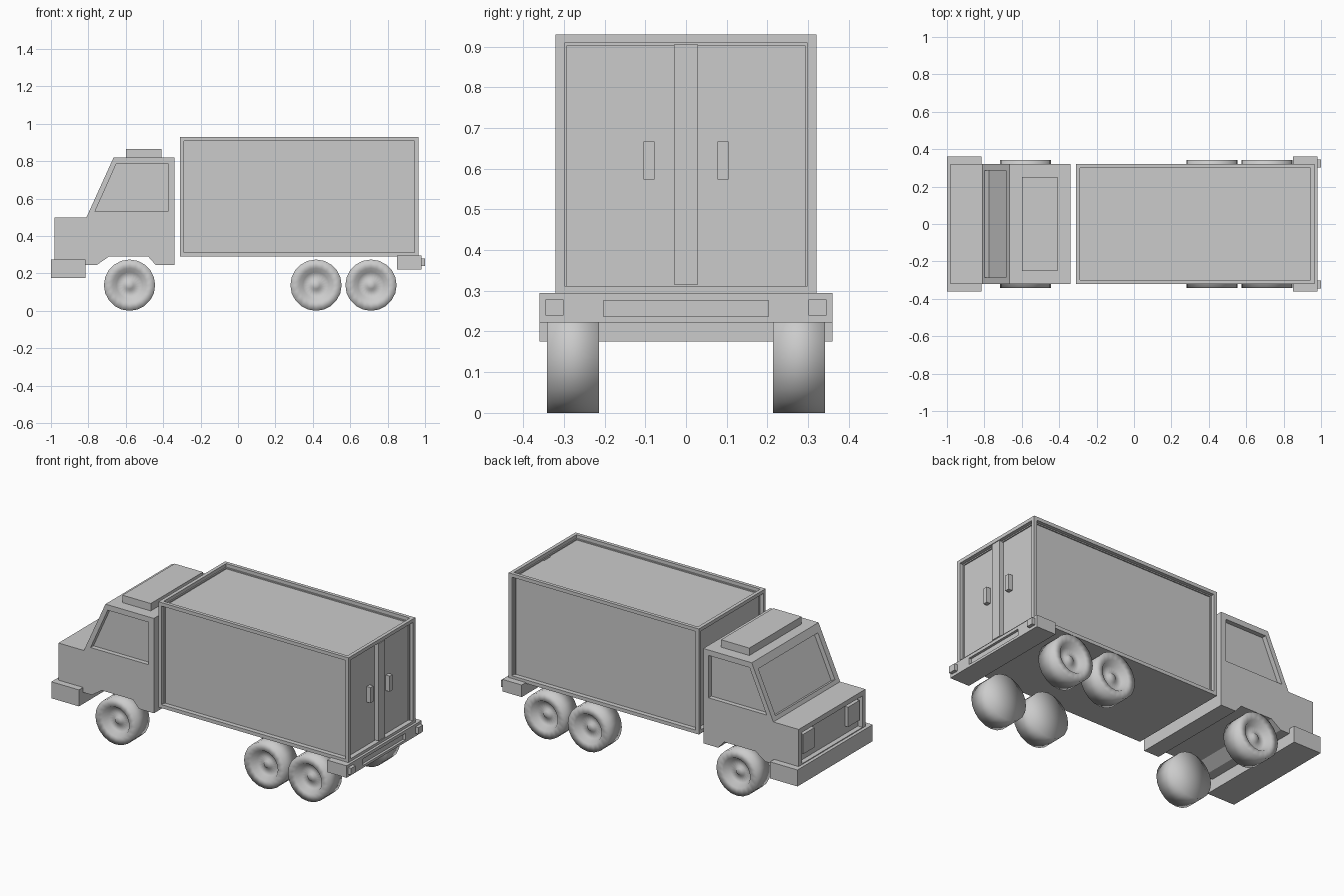
import bpy, bmesh, math
from mathutils import Vector

if "Cube" in bpy.data.objects:
    bpy.data.objects.remove(bpy.data.objects["Cube"])


def finish(name, bm, smooth=False):
    bmesh.ops.recalc_face_normals(bm, faces=bm.faces)
    for f in bm.faces:
        f.smooth = smooth
    me = bpy.data.meshes.new(name)
    bm.to_mesh(me)
    bm.free()
    ob = bpy.data.objects.new(name, me)
    bpy.context.collection.objects.link(ob)
    return ob


def prism(name, pts, y0, y1):
    """Extrude an (x, z) outline from y0 to y1."""
    bm = bmesh.new()
    face = bm.faces.new([bm.verts.new((x, y0, z)) for x, z in pts])
    ext = bmesh.ops.extrude_face_region(bm, geom=[face])
    verts = [v for v in ext["geom"] if isinstance(v, bmesh.types.BMVert)]
    bmesh.ops.translate(bm, verts=verts, vec=(0, y1 - y0, 0))
    return finish(name, bm)


def box(name, x0, x1, y0, y1, z0, z1):
    return prism(name, [(x0, z0), (x1, z0), (x1, z1), (x0, z1)], y0, y1)


def cut(ob, cutter):
    mod = ob.modifiers.new("cut", "BOOLEAN")
    mod.operation = "DIFFERENCE"
    mod.solver = "EXACT"
    mod.object = cutter
    cutter.hide_render = True
    bpy.context.view_layer.objects.active = ob
    bpy.ops.object.modifier_apply(modifier=mod.name)
    bpy.data.objects.remove(cutter)


def wheel(name, x, side):
    """Lathe a dished wheel; side is the sign of its outer face along y."""
    prof = [(0, -.064), (.137, -.064), (.137, .064), (.09, .064),
            (.07, .03), (.03, .03), (.02, .042), (0, .042)]
    bm = bmesh.new()
    vs = [bm.verts.new((r, y * side, 0)) for r, y in prof]
    es = [bm.edges.new(p) for p in zip(vs, vs[1:])]
    bmesh.ops.spin(bm, geom=vs + es, axis=(0, 1, 0), cent=(0, 0, 0),
                   steps=20, angle=math.tau)
    bmesh.ops.remove_doubles(bm, verts=bm.verts, dist=1e-4)
    bmesh.ops.dissolve_degenerate(bm, edges=bm.edges, dist=1e-5)
    ob = finish(name, bm, True)
    ob.location = (x, side * .278, .137)


# Cab with wheel arch
cab = prism("cab", [(-.98, .245), (-.98, .50), (-.81, .50), (-.665, .82),
                    (-.34, .82), (-.34, .245), (-.44, .245), (-.48, .29),
                    (-.69, .29), (-.755, .245)], -.32, .32)

# Recessed side windows
window = [(-.765, .53), (-.65, .787), (-.375, .787), (-.375, .53)]
for s in (-1, 1):
    cut(cab, prism("window_cutter", window, s * .292, s * .4))

# Recessed windscreen
low, high = Vector((-.80, .522)), Vector((-.685, .776))
n = Vector((.911, -.413))
cut(cab, prism("windscreen_cutter",
               [low + n * .028, high + n * .028, high - n * .1, low - n * .1],
               -.285, .285))

# Recessed grille with headlights
cut(cab, box("grille_cutter", -1.1, -.95, -.29, .29, .28, .47))
for s in (-1, 1):
    box("headlight", -.955, -.975, s * .16, s * .27, .33, .45)

# Roof fairing and front bumper
box("roof_fairing", -.60, -.41, -.25, .25, .815, .865)
box("front_bumper", -1.0, -.815, -.36, .36, .175, .275)

# Cargo box: every panel but the floor is sunk inside a frame
bm = bmesh.new()
cargo = bmesh.ops.create_cube(bm, size=1)
for v in cargo["verts"]:
    v.co = Vector((.3275 + v.co.x * 1.275, v.co.y * .64, .61 + v.co.z * .64))
bm.normal_update()
panels = [f for f in bm.faces if f.normal.z > -.5]
bmesh.ops.inset_individual(bm, faces=panels, thickness=.03)
for f in panels:
    push = f.normal * -.028
    new = bmesh.ops.extrude_discrete_faces(bm, faces=[f])["faces"][0]
    bmesh.ops.translate(bm, verts=new.verts, vec=push)
finish("cargo_box", bm)

# Rear doors: centre post and handles
box("door_post", .93, .965, -.03, .03, .315, .905)
for s in (-1, 1):
    box("door_handle", .93, .963, s * .077, s * .105, .573, .667)

# Rear bumper with plate recess and tail lights
bumper = box("rear_bumper", .85, .98, -.36, .36, .222, .295)
cut(bumper, box("plate_cutter", .965, 1.1, -.203, .203, .237, .276))
for s in (-1, 1):
    box("tail_light", .975, 1.0, s * .301, s * .345, .239, .279)

# Wheels
for x, label in ((-.58, "front_wheel"), (.417, "middle_wheel"), (.711, "rear_wheel")):
    for s in (-1, 1):
        wheel(label, x, s)
